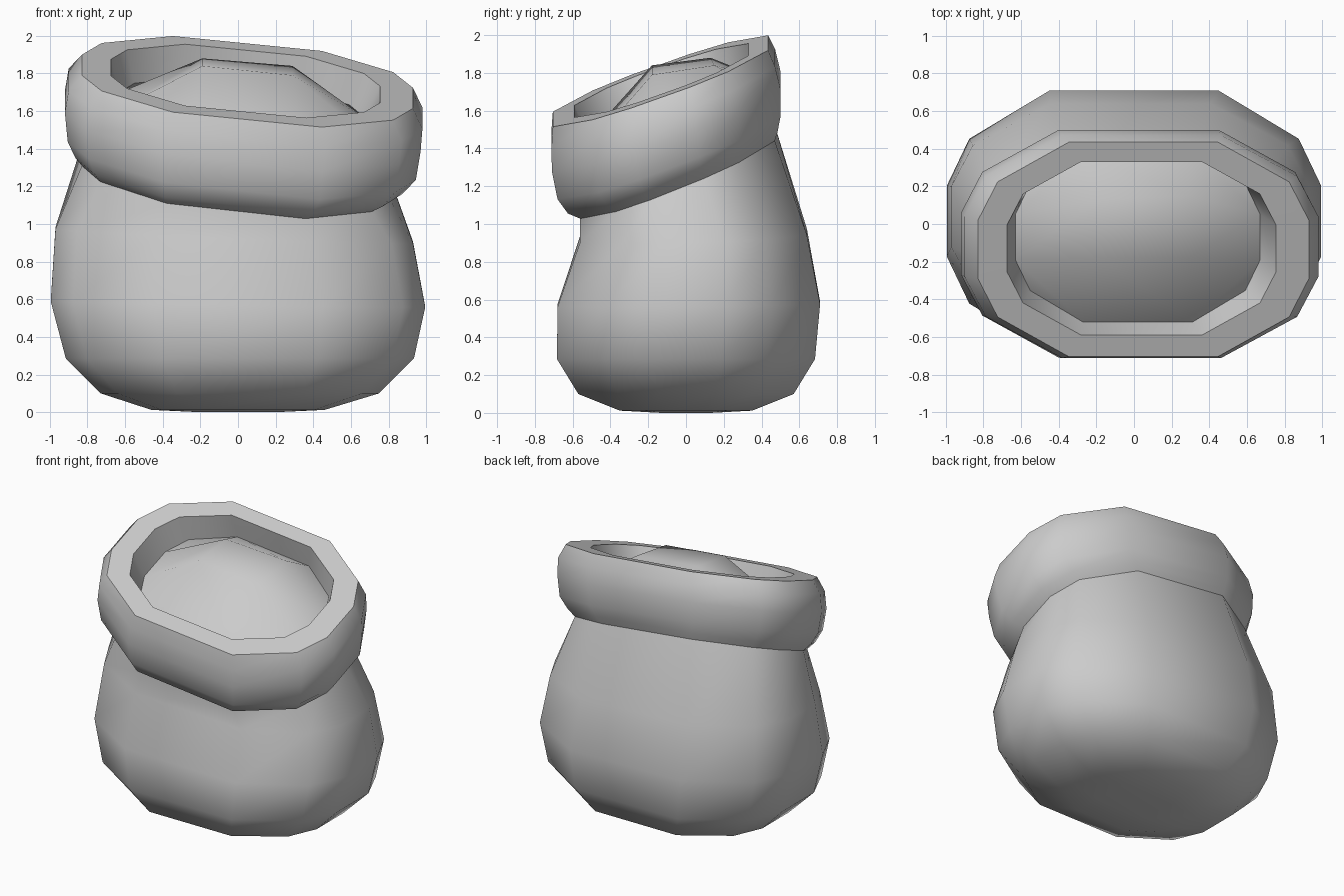
import bpy, math

if "Cube" in bpy.data.objects:
    bpy.data.objects.remove(bpy.data.objects["Cube"])

# Twelve-sided rounded-oblong cross-section (one quarter, then mirrored round)
Q = [(1, .27), (.88, .63), (.45, 1)]
UNIT = (Q + [(-x, y) for x, y in reversed(Q)]
        + [(-x, -y) for x, y in Q] + [(x, -y) for x, y in reversed(Q)])
N = len(UNIT)


def ring(cx, cy, cz, rx, ry, sx=0, sy=0):
    """Section at a centre, with radii and slopes of its plane."""
    return [(cx + u * rx, cy + v * ry, cz + sx * u * rx + sy * v * ry) for u, v in UNIT]


def grid_cap(b, inner):
    """Nine quads closing a loop starting at b; inner = right-back, left-back, left-front, right-front."""
    o = lambda i: b + i % N
    faces = [(inner[0], inner[1], inner[2], inner[3])]
    for k in range(4):
        c = 1 + 3 * k                      # corner of the loop
        faces.append((o(c - 1), o(c), o(c + 1), inner[k]))
        faces.append((inner[k], o(c + 1), o(c + 2), inner[(k + 1) % 4]))
    return faces


def loft(name, rings, cap=None, at_end=False):
    verts, faces = [], []
    for r in rings:
        verts += ring(*r)
    for j in range(len(rings) - 1):
        for i in range(N):
            a, b = j * N + i, j * N + (i + 1) % N
            faces.append((a, b, b + N, a + N))
    if cap:
        n = len(verts)
        verts += cap
        fs = grid_cap((len(rings) - 1) * N if at_end else 0, [n, n + 1, n + 2, n + 3])
        faces += fs if at_end else [f[::-1] for f in fs]
    me = bpy.data.meshes.new(name)
    me.from_pydata(verts, [], faces)
    me.update()
    ob = bpy.data.objects.new(name, me)
    bpy.context.collection.objects.link(ob)
    bpy.ops.object.select_all(action='DESELECT')
    ob.select_set(True)
    bpy.context.view_layer.objects.active = ob
    bpy.ops.object.shade_smooth_by_angle(angle=math.radians(50))
    return ob


# Sagging sack body up to the tilted neck
loft("sack_body", [
    (0, 0, .012, .46, .35),
    (.01, 0, .10, .74, .57),
    (.01, 0, .285, .925, .683),
    (0, .015, .575, .995, .695, -.015, .01),
    (-.02, .04, .94, .95, .60, -.04, .03),
    (-.01, -.045, 1.275, .82, .515, -.11, .40),
], cap=[(.2, .13, 0), (-.2, .13, 0), (-.2, -.13, 0), (.2, -.13, 0)])

# Thick rolled rim: under edge, bulge, flat lip, inner wall
loft("rolled_rim", [
    (-.01, -.045, 1.275, .82, .515, -.11, .40),
    (.005, -.07, 1.315, .87, .555, -.11, .39),
    (.02, -.09, 1.395, .925, .59, -.11, .37),
    (.025, -.105, 1.545, .945, .605, -.11, .36),
    (.04, -.12, 1.665, .94, .592, -.11, .36),
    (.05, -.135, 1.757, .88, .57, -.10, .355),
    (.04, -.13, 1.76, .715, .46, -.10, .355),
    (.02, -.07, 1.59, .65, .45, -.10, .355),
])

# Domed contents inside the opening
loft("contents_dome", [(.02, -.07, 1.59, .65, .45, -.10, .355)],
     cap=[(.29, .15, 1.84), (-.19, .13, 1.88), (-.19, -.18, 1.84), (.29, -.18, 1.79)],
     at_end=True)
